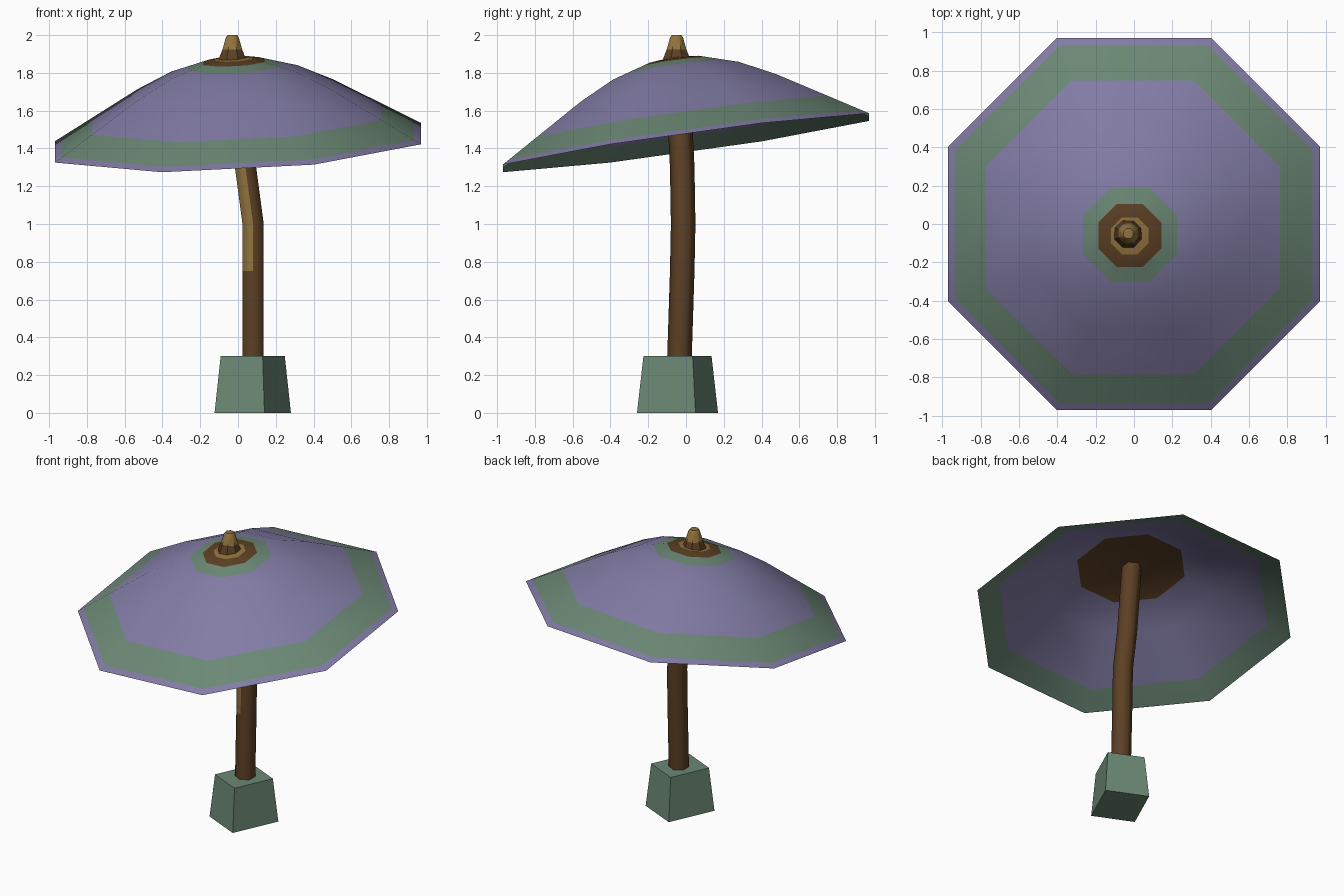
import bpy, bmesh, math
from mathutils import Vector

if "Cube" in bpy.data.objects:
    bpy.data.objects.remove(bpy.data.objects["Cube"])


def make_mat(name, rgb):
    m = bpy.data.materials.new(name)
    m.diffuse_color = (*rgb, 1)
    m.use_nodes = True
    m.node_tree.nodes["Principled BSDF"].inputs["Base Color"].default_value = m.diffuse_color
    return m


MATS = [make_mat("purple cloth", (0.223, 0.202, 0.376)),
        make_mat("green cloth", (0.147, 0.246, 0.178)),
        make_mat("dark wood", (0.107, 0.051, 0.018)),
        make_mat("light wood", (0.283, 0.171, 0.048))]
PURPLE, GREEN, DARK, LIGHT = range(4)


def loft(name, rings, colour, smooth=None):
    """Skin closed rings; colour(band, side) picks the material, caps use side -1."""
    bm = bmesh.new()
    vs = [[bm.verts.new(p) for p in r] for r in rings]
    n = len(rings[0])
    for b in range(len(vs) - 1):
        for i in range(n):
            j = (i + 1) % n
            f = bm.faces.new((vs[b][i], vs[b][j], vs[b + 1][j], vs[b + 1][i]))
            f.material_index = colour(b, i)
    for ring, b in ((vs[0], 0), (vs[-1], len(vs) - 2)):
        bm.faces.new(ring).material_index = colour(b, -1)
    bmesh.ops.recalc_face_normals(bm, faces=bm.faces[:])
    me = bpy.data.meshes.new(name)
    bm.to_mesh(me)
    bm.free()
    for m in MATS:
        me.materials.append(m)
    ob = bpy.data.objects.new(name, me)
    bpy.context.collection.objects.link(ob)
    if smooth:
        bpy.ops.object.select_all(action='DESELECT')
        ob.select_set(True)
        bpy.context.view_layer.objects.active = ob
        bpy.ops.object.shade_smooth_by_angle(angle=math.radians(smooth))
    return ob


def circle(n, r, c, start):
    return [Vector(c) + Vector((r * math.cos(a), r * math.sin(a), 0))
            for a in (start + 2 * math.pi * i / n for i in range(n))]


# Canopy: tilted octagonal dome, outer skin then inner skin
DOME = [(0, 0.455), (0.14, 0.44), (0.36, 0.375), (0.56, 0.28), (1.05, 0)]


def dome_height(r):
    for (r0, h0), (r1, h1) in zip(DOME, DOME[1:]):
        if r <= r1:
            return h0 + (h1 - h0) * (r - r0) / (r1 - r0)


def tilted(r, h):
    return [Vector((p.x - 0.05 * h, p.y - 0.14 * h, 1.43 + h + 0.05 * p.x + 0.14 * p.y))
            for p in circle(8, r, (0, 0, 0), math.pi / 8)]


outer = [(0.05, LIGHT), (0.105, DARK), (0.14, DARK), (0.178, GREEN), (0.265, PURPLE),
         (0.36, PURPLE), (0.56, PURPLE), (0.83, GREEN), (1.01, PURPLE), (1.05, GREEN)]
inner = [(0.90, PURPLE), (0.56, PURPLE), (0.36, DARK)]
canopy_rings = [tilted(r, dome_height(r)) for r, _ in outer]
canopy_rings += [tilted(r, dome_height(r) - 0.01) for r, _ in inner]
canopy_rings.append(tilted(0.05, dome_height(0.36) - 0.01))   # flat hub below
bands = [c for _, c in outer + inner]
loft("canopy", canopy_rings, lambda b, i: bands[b], 40)

# Finial on top
finial = [(0.08, 1.86), (0.075, 1.88), (0.056, 1.925), (0.038, 1.985), (0.028, 2.0)]
loft("finial", [circle(8, r, (-0.03, -0.05, z), math.pi / 8) for r, z in finial],
     lambda b, i: DARK if b < 2 else LIGHT, 40)

# Bent six-sided pole with a pale streak on its front left side
path = [(0.08, -0.035, 0.28), (0.08, -0.02, 0.75), (0.08, -0.015, 1.0),
        (0.04, -0.02, 1.3), (-0.02, -0.045, 1.82)]
loft("pole", [circle(6, 0.065, p, math.pi / 6) for p in path],
     lambda b, i: LIGHT if i == 3 and b in (1, 2, 3) else DARK, 65)

# Tapered foot block, turned about the vertical
def block_ring(s, z):
    a = math.radians(-24.3)
    return [(0.078 + s * (x * math.cos(a) - y * math.sin(a)),
             -0.045 + s * (x * math.sin(a) + y * math.cos(a)), z)
            for x, y in ((-0.145, -0.17), (0.145, -0.17), (0.145, 0.17), (-0.145, 0.17))]


loft("foot_block", [block_ring(1, 0), block_ring(0.84, 0.3)], lambda b, i: GREEN)
